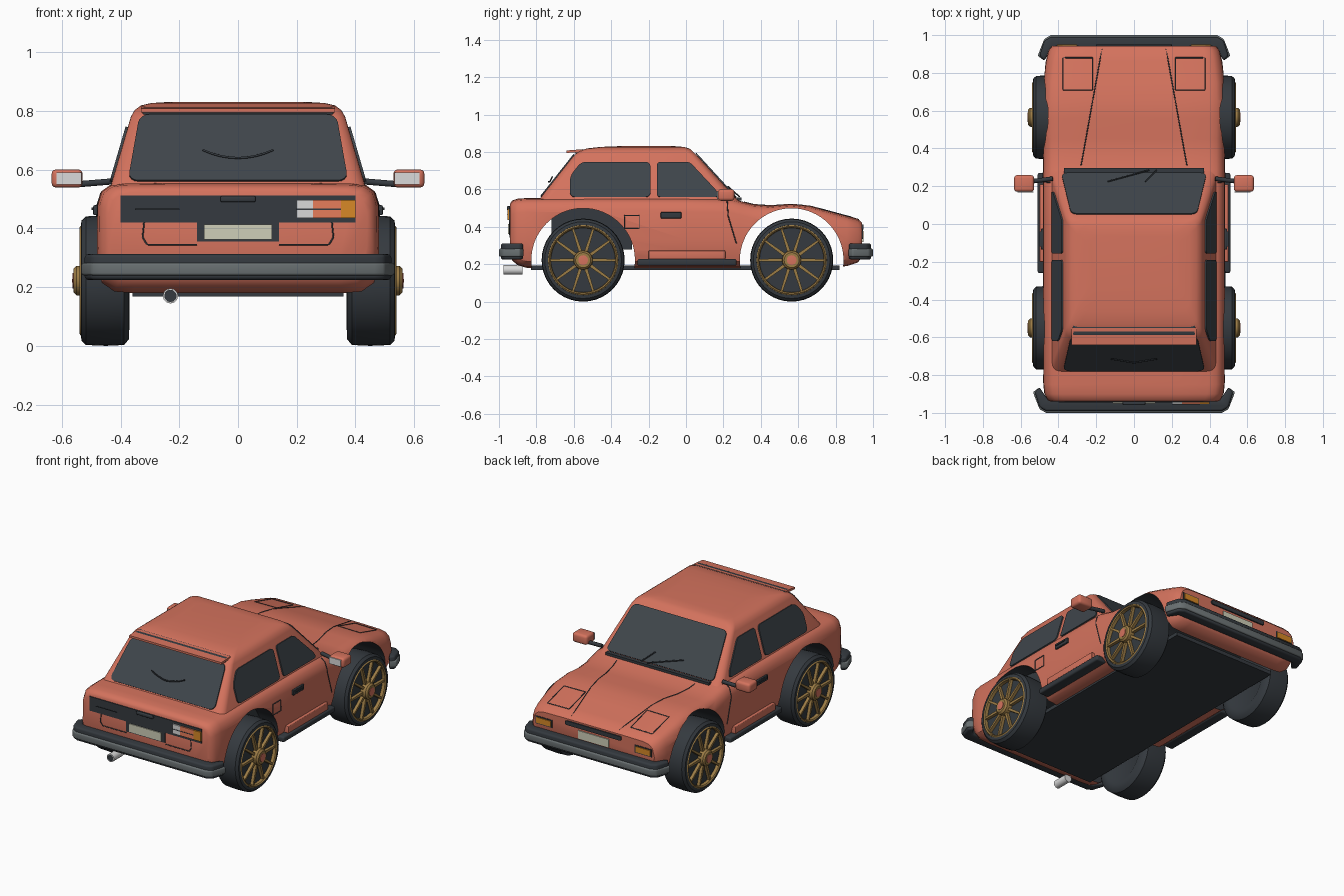
import bpy, bmesh, math
from mathutils import Vector
from mathutils.bvhtree import BVHTree

if "Cube" in bpy.data.objects:
    bpy.data.objects.remove(bpy.data.objects["Cube"])


def material(name, rgb):
    m = bpy.data.materials.new(name)
    m.use_nodes = True
    m.diffuse_color = (*rgb, 1)
    m.node_tree.nodes["Principled BSDF"].inputs["Base Color"].default_value = (*rgb, 1)
    return m


PAINT = material("coral paint", (.66, .17, .11))
TRIM = material("dark trim", (.035, .042, .05))
GLASS = material("tinted glass", (.05, .06, .07))
GOLD = material("gold rim", (.33, .2, .06))
GREY = material("grey rubber", (.14, .16, .165))
SILVER = material("silver", (.7, .7, .7))
AMBER = material("amber lens", (.68, .25, .02))
RED = material("red lens", (.85, .22, .11))
BEIGE = material("beige plate", (.62, .62, .48))
X, Y, Z = Vector((1, 0, 0)), Vector((0, 1, 0)), Vector((0, 0, 1))


def finish(name, bm, mat, bevel=0, smooth=True):
    bmesh.ops.remove_doubles(bm, verts=bm.verts, dist=1e-5)
    if bevel:
        edges = [e for e in bm.edges if e.calc_face_angle(0) > .6]
        bmesh.ops.bevel(bm, geom=edges, offset=bevel, segments=3, profile=.5, affect='EDGES')
    bmesh.ops.recalc_face_normals(bm, faces=bm.faces)
    me = bpy.data.meshes.new(name)
    bm.to_mesh(me)
    bm.free()
    me.materials.append(mat)
    ob = bpy.data.objects.new(name, me)
    bpy.context.collection.objects.link(ob)
    if smooth:
        shade(ob)
    return ob


def shade(ob):
    bpy.ops.object.select_all(action='DESELECT')
    ob.select_set(True)
    bpy.context.view_layer.objects.active = ob
    bpy.ops.object.shade_smooth_by_angle(angle=math.radians(38))


def box(name, centre, size, mat, bevel=0):
    bm = bmesh.new()
    bmesh.ops.create_cube(bm, size=1)
    for v in bm.verts:
        v.co = Vector(centre) + Vector(a * b for a, b in zip(v.co, size))
    return finish(name, bm, mat, bevel)


def prism(name, pts, origin, u, v, depth, mat, corner=0, bevel=0):
    """Flat outline on the plane (u, v), rounded at its corners and thickened."""
    bm = bmesh.new()
    bm.faces.new([bm.verts.new(Vector(origin) + u * a + v * b) for a, b in pts])
    if corner:
        bmesh.ops.bevel(bm, geom=bm.verts[:], offset=corner, segments=4,
                        profile=.5, affect='VERTICES')
    out = bmesh.ops.extrude_face_region(bm, geom=bm.faces[:])
    move = u.cross(v).normalized() * depth
    for w in [g for g in out["geom"] if isinstance(g, bmesh.types.BMVert)]:
        w.co += move
    return finish(name, bm, mat, bevel)


def rect(a0, a1, b0, b1):
    return [(a0, b0), (a1, b0), (a1, b1), (a0, b1)]


def loft(name, rings, mat):
    bm = bmesh.new()
    rows = [[bm.verts.new(p) for p in r] for r in rings]
    n = len(rows[0])
    for a, b in zip(rows, rows[1:]):
        for i in range(n):
            bm.faces.new((a[i], a[(i + 1) % n], b[(i + 1) % n], b[i]))
    bm.faces.new(rows[0])
    bm.faces.new(rows[-1])
    return finish(name, bm, mat, smooth=False)


def lathe(name, profile, centre, mat, axis=X, steps=40):
    """Profile of (distance along axis, radius), spun about the axis."""
    bm = bmesh.new()
    side = Z if axis is not Z else X
    vs = [bm.verts.new(Vector(centre) + axis * a + side * r) for a, r in profile]
    es = [bm.edges.new(p) for p in zip(vs, vs[1:])]
    bmesh.ops.spin(bm, geom=vs + es, cent=centre, axis=axis, angle=math.tau,
                   steps=steps, use_merge=True)
    return finish(name, bm, mat)


def tube(name, pts, mat, radius=.003):
    cu = bpy.data.curves.new(name, 'CURVE')
    cu.dimensions, cu.bevel_depth, cu.bevel_resolution = '3D', radius, 1
    cu.use_fill_caps = True
    sp = cu.splines.new('POLY')
    sp.points.add(len(pts) - 1)
    for p, q in zip(sp.points, pts):
        p.co = (*q, 1)
    cu.materials.append(mat)
    ob = bpy.data.objects.new(name, cu)
    bpy.context.collection.objects.link(ob)


# Lower body: cross-sections (y, half width, top, bottom) along the length
def section(y, w, top, bot):
    half = [(.5 * w, top), (.82 * w, top - .002), (.91 * w, top - .009), (.97 * w, top - .03),
            (w, top - .075), (1.005 * w, .33), (w, bot + .09), (.97 * w, bot + .035),
            (.88 * w, bot + .005), (.75 * w, bot)]
    return [(x, y, z) for x, z in half] + [(-x, y, z) for x, z in reversed(half)]


stations = [(-.94, .44, .525, .25), (-.93, .457, .54, .22), (-.9, .472, .55, .195), (-.85, .478, .554, .18),
            (-.5, .48, .556, .18), (0, .48, .556, .18), (.24, .48, .552, .18), (.29, .48, .538, .18),
            (.36, .48, .52, .18), (.45, .48, .513, .18), (.56, .482, .521, .18), (.66, .482, .512, .18),
            (.75, .478, .488, .18), (.86, .465, .458, .19), (.92, .45, .443, .21), (.942, .432, .422, .24)]
body = loft("body", [section(*s) for s in stations], PAINT)

# Wheel arches cut through the body, with a dark lining
AXLES, ARCH, HUB_Z = (-.55, .565), .277, .222
for y in AXLES:
    cutter = lathe("arch_cutter", [(-.7, 0), (-.7, ARCH), (.7, ARCH), (.7, 0)], (0, y, HUB_Z), TRIM, steps=64)
    mod = body.modifiers.new("arch", 'BOOLEAN')
    mod.operation, mod.solver, mod.object = 'DIFFERENCE', 'EXACT', cutter
    bpy.context.view_layer.objects.active = body
    bpy.ops.object.modifier_apply(modifier=mod.name)
    bpy.data.objects.remove(cutter)
if len(body.data.materials) < 2:
    body.data.materials.append(TRIM)
for p in body.data.polygons:
    inside = any(math.hypot(p.center.y - y, p.center.z - HUB_Z) < ARCH + .003 for y in AXLES)
    p.material_index = 1 if inside and abs(p.normal.x) < .3 else 0
shade(body)
skin = BVHTree.FromPolygons([v.co for v in body.data.vertices], [p.vertices for p in body.data.polygons])


def seam(name, pts, direction):
    """Thin dark line laid on the body along the given direction."""
    out = []
    for a, b in zip(pts, pts[1:]):
        for i in range(13):
            p = Vector(a).lerp(Vector(b), i / 12)
            hit = skin.ray_cast(p - direction * 2, direction)[0]
            if hit:
                out.append(hit)
    if len(out) > 1:
        tube(name, out, TRIM)


# Cabin: rounded rectangles at rising heights (z, half width, rear, front, corner)
def ring(z, w, back, front, r):
    pts = []
    for k, (x, y) in enumerate([(w - r, front - r), (r - w, front - r), (r - w, back + r), (w - r, back + r)]):
        for i in range(6):
            t = (k + i / 5) * math.pi / 2
            pts.append((x + r * math.cos(t), y + r * math.sin(t), z))
    return pts


cabin = loft("cabin", [ring(*s) for s in [(.53, .438, -.798, .289, .05), (.78, .365, -.6, .06, .035),
             (.803, .352, -.572, .037, .035), (.819, .33, -.53, .018, .04), (.827, .295, -.46, -.01, .05),
             (.831, .23, -.36, -.06, .05)]], PAINT)
shade(cabin)

# Glazing
front_v, rear_v = Vector((0, -.916, 1)), Vector((0, .792, 1))
prism("windshield", [(-.385, .015), (.385, .015), (.333, .25), (-.333, .25)], (0, .28, .54), X, front_v, -.007, GLASS, .03)
prism("rear_window", [(-.375, .02), (.375, .02), (.335, .245), (-.335, .245)], (0, -.79, .54), X, rear_v, .007, GLASS, .035)
for s in (1, -1):
    v = Vector((-.292 * s, 0, 1))
    o = (s * .435, 0, .54)
    prism("rear_side_window", [(-.62, .018), (-.19, .018), (-.19, .205), (-.56, .205), (-.62, .13)],
          o, Y, v, .008 * s, GLASS, .025)
    prism("front_side_window", [(-.155, .018), (.175, .018), (.165, .05), (.02, .205), (-.155, .205)],
          o, Y, v, .008 * s, GLASS, .018)
    tube("windshield_wiper", [(s * .02 + .1, .285, .562), (s * .1 - .04, .225, .615)], TRIM, .004)
box("cowl", (0, .283, .548), (.74, .025, .016), TRIM)
tube("rear_wiper", [(x, -.715 - .02 * (1 - abs(x) / .12), .64 + 1.9 * x * x) for x in
                    [i * .03 - .12 for i in range(9)]], TRIM, .004)

# Roof spoiler with its dark base
box("spoiler_base", (0, -.56, .796), (.65, .06, .035), TRIM, .006)
prism("spoiler", [(-.64, .795), (-.55, .8), (-.55, .815), (-.64, .808)], (-.33, 0, 0), Y, Z, .66, PAINT)

# Underside
box("floor", (0, -.005, .18), (.72, 1.65, .024), TRIM)
box("rear_inner_housing", (0, -.505, .39), (.72, .43, .22), TRIM)
lathe("exhaust", [(.05, 0), (.05, .026), (-.05, .026), (-.05, .021), (-.03, 0)], (-.23, -.925, .17), SILVER, Y, 12)
lathe("exhaust_bore", [(0, 0), (0, .0205), (.01, 0)], (-.23, -.9745, .17), TRIM, Y, 12)

# Bumpers with a grey strip
for name, f, wide in (("rear", -1, .525), ("front", 1, .5)):
    def outline(g):
        half = [(wide - .06, .99 + g), (wide - .025, .97 + g), (wide + g, .89), (wide - .025, .865),
                (wide - .065, .925)]
        return [(x, f * y) for x, y in half] + [(-x, f * y) for x, y in reversed(half)]
    prism(name + "_bumper", outline(0), (0, 0, .225), X, Y, .087, TRIM, bevel=.012)
    prism(name + "_bumper_strip", outline(.01), (0, 0, .24), X, Y, .043, GREY, bevel=.008)

# Tail panel, lamps and number plate; front face fittings
prism("tail_panel", rect(-.4, .4, .42, .512), (0, -.938, 0), X, Z, .007, TRIM)
prism("plate_recess", rect(-.14, .14, .355, .425), (0, -.938, 0), X, Z, .007, TRIM)
prism("rear_plate", rect(-.115, .115, .362, .414), (0, -.945, 0), X, Z, .006, BEIGE)
box("boot_handle", (0, -.95, .5), (.12, .016, .02), TRIM, .005)
prism("grille_slot", rect(-.2, .2, .385, .412), (0, .938, 0), X, Z, -.012, TRIM, .01)
prism("front_plate", rect(-.11, .11, .318, .37), (0, .94, 0), X, Z, -.008, BEIGE)
for s in (1, -1):
    for lens, a, b, mat in (("amber", .35, .4, AMBER), ("red", .255, .35, RED), ("reverse", .2, .255, SILVER)):
        prism(lens + "_tail_lamp", rect(s * a, s * b, .436, .496), (0, -.945, 0), X, Z, .009 * s, mat)
    prism("lamp_divider", rect(s * .2, s * .35, .463, .467), (0, -.954, 0), X, Z, .002 * s, TRIM)
    box("indicator_frame", (s * .355, .938, .36), (.12, .014, .05), TRIM)
    box("indicator", (s * .355, .942, .36), (.105, .016, .036), AMBER)

# Panel seams
for s in (1, -1):
    seam("bonnet_seam", [(s * .17, .925, 0), (s * .28, .31, 0)], -Z)
    seam("headlamp_cover_seam", [(s * a, b, 0) for a, b in
         ((.22, .88), (.375, .88), (.375, .71), (.22, .71), (.22, .88))], -Z)
    seam("door_seam", [(0, .22, .54), (0, .225, .46), (0, .27, .31)], -X * s)
    seam("boot_seam", [(s * .32, 0, .42), (s * .325, 0, .37), (s * .31, 0, .345), (s * .14, 0, .345)], Y)
seam("fuel_flap_seam", [(0, a, b) for a, b in rect(-.33, -.25, .39, .46) + [(-.33, .39)]], -X)

# Side fittings
for s in (1, -1):
    box("sill", (s * .475, .005, .21), (.07, .53, .036), TRIM, .01)
    box("sill_panel", (s * .475, .005, .25), (.05, .41, .045), PAINT, .004)
    box("door_handle", (s * .486, -.08, .462), (.014, .11, .034), TRIM, .004)
    box("door_handle_grip", (s * .494, -.08, .467), (.01, .08, .01), TRIM)
    tube("mirror_arm", [(s * .43, .24, .56), (s * .55, .225, .55)], TRIM, .012)
    box("mirror", (s * .582, .215, .57), (.106, .088, .062), PAINT, .016)
    box("mirror_glass", (s * .575, .17, .57), (.085, .006, .042), SILVER)

# Wheels
for end, y in zip(("rear", "front"), AXLES):
    for s in (1, -1):
        c = (0, y, HUB_Z)

        def turned(part, profile, mat):
            return lathe(end + part, [(s * a, r) for a, r in profile], c, mat)
        turned("_tyre", [(.38, 0), (.38, .14), (.37, .16), (.372, .2), (.388, .219), (.45, .222), (.518, .219),
                         (.533, .205), (.535, .188), (.525, .18), (.515, .175), (.515, 0)], TRIM)
        turned("_rim", [(.515, .172), (.534, .174), (.54, .181), (.534, .188), (.515, .19)], GOLD)
        turned("_hub", [(.51, .052), (.55, .05), (.56, .04), (.56, 0)], GOLD)
        turned("_hub_cap", [(.555, .026), (.563, .026), (.565, 0)], PAINT)
        for i in range(10):
            t = i * math.tau / 10
            d, e = Y * math.cos(t) + Z * math.sin(t), Z * math.cos(t) - Y * math.sin(t)
            prism(end + "_spoke", [(.04, -.009), (.18, -.006), (.18, .006), (.04, .009)],
                  (s * .512, y, HUB_Z), d, e, .022 * s, GOLD)
